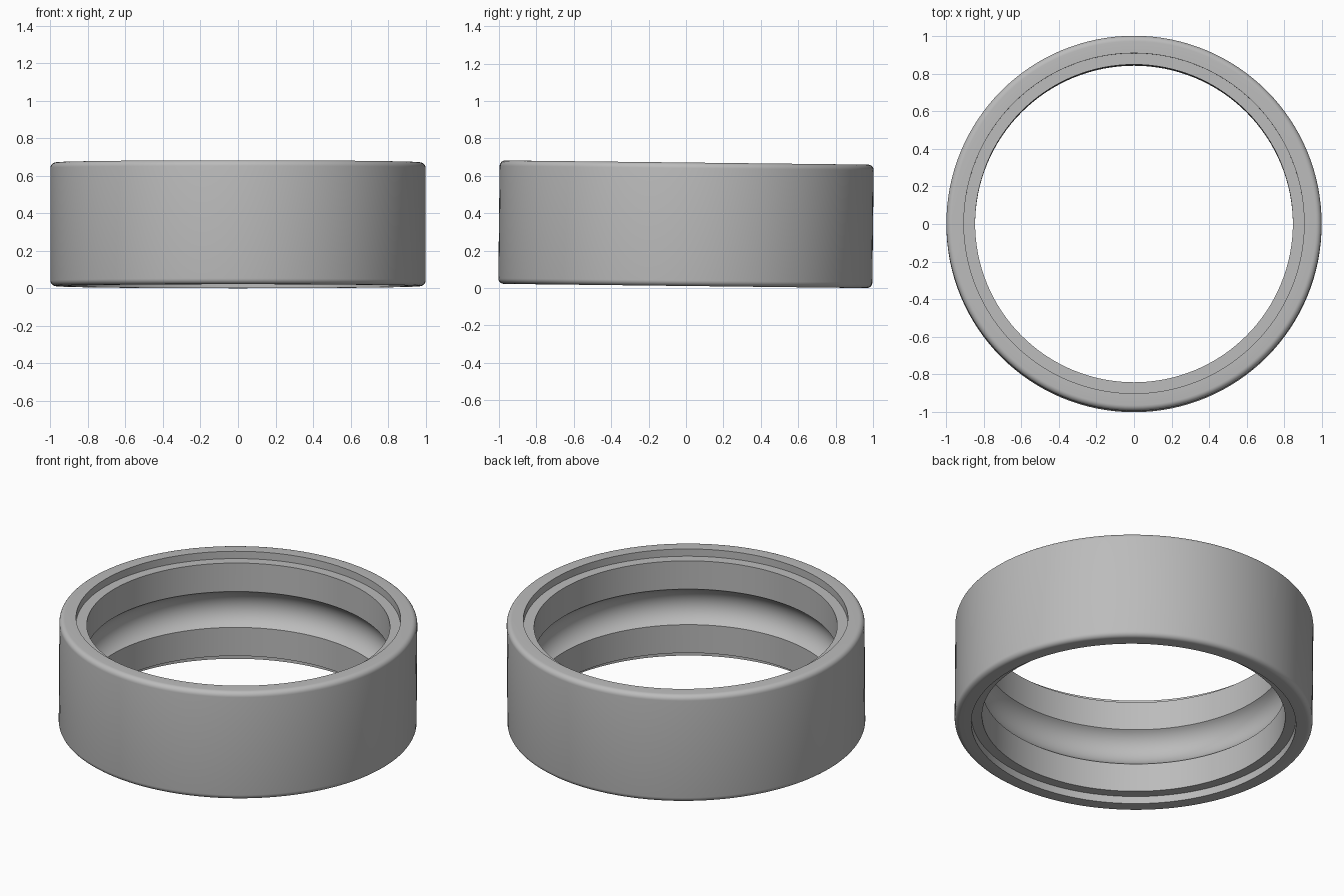
import bpy
import bmesh
import math
from mathutils import Matrix

cube = bpy.data.objects.get("Cube")
if cube:
    bpy.data.objects.remove(cube, do_unlink=True)

SEGMENTS = 128
HALF = 0.33            # half the ring height
OUTER = 1.0            # outer radius
ROUND = 0.03           # rounding of the outer corners
RECESS, RECESS_DEPTH = 0.907, 0.045
BORE = 0.847
GROOVE_HALF, GROOVE_R = 0.11, 0.13
TILT = -0.0115


def arc(cx, cz, r, start, end, steps):
    """Points on a circular arc in the radius/height plane."""
    angles = [start + (end - start) * i / steps for i in range(steps + 1)]
    return [(cx + r * math.cos(a), cz + r * math.sin(a)) for a in angles]


# Upper half of the cross-section: ball groove, bore, seal recess, rim
sweep = math.asin(GROOVE_HALF / GROOVE_R)
groove_centre = BORE - GROOVE_R * math.cos(sweep)
upper = arc(groove_centre, 0, GROOVE_R, 0, sweep, 10)
upper += [(BORE, HALF - RECESS_DEPTH), (RECESS, HALF - RECESS_DEPTH), (RECESS, HALF)]
upper += arc(OUTER - ROUND, HALF - ROUND, ROUND, math.pi / 2, 0, 6)

# Mirror to the lower half and close the loop
profile = upper + [(r, -z) for r, z in reversed(upper[1:])]

# Revolve the cross-section
bm = bmesh.new()
verts = [bm.verts.new((r, 0, z)) for r, z in profile]
edges = [bm.edges.new((verts[i], verts[(i + 1) % len(verts)])) for i in range(len(verts))]
bmesh.ops.spin(bm, geom=verts + edges, cent=(0, 0, 0), axis=(0, 0, 1),
               angle=2 * math.pi, steps=SEGMENTS, use_duplicate=False)
bmesh.ops.remove_doubles(bm, verts=bm.verts, dist=0.0001)
bmesh.ops.recalc_face_normals(bm, faces=bm.faces)

# Slight forward-up tilt, resting on the ground
bm.transform(Matrix.Rotation(TILT, 4, 'X'))
low = min(v.co.z for v in bm.verts)
bm.transform(Matrix.Translation((0, 0, -low)))

mesh = bpy.data.meshes.new("bearing_outer_ring")
bm.to_mesh(mesh)
bm.free()
ring = bpy.data.objects.new("bearing_outer_ring", mesh)
bpy.context.collection.objects.link(ring)

# Grey steel
steel = bpy.data.materials.new("grey_steel")
steel.use_nodes = True
colour = (0.5, 0.5, 0.5, 1)
steel.diffuse_color = colour
steel.node_tree.nodes["Principled BSDF"].inputs["Base Color"].default_value = colour
mesh.materials.append(steel)

# Smooth shading with crisp steps
bpy.ops.object.select_all(action='DESELECT')
ring.select_set(True)
bpy.context.view_layer.objects.active = ring
bpy.ops.object.shade_smooth_by_angle(angle=math.radians(30))
